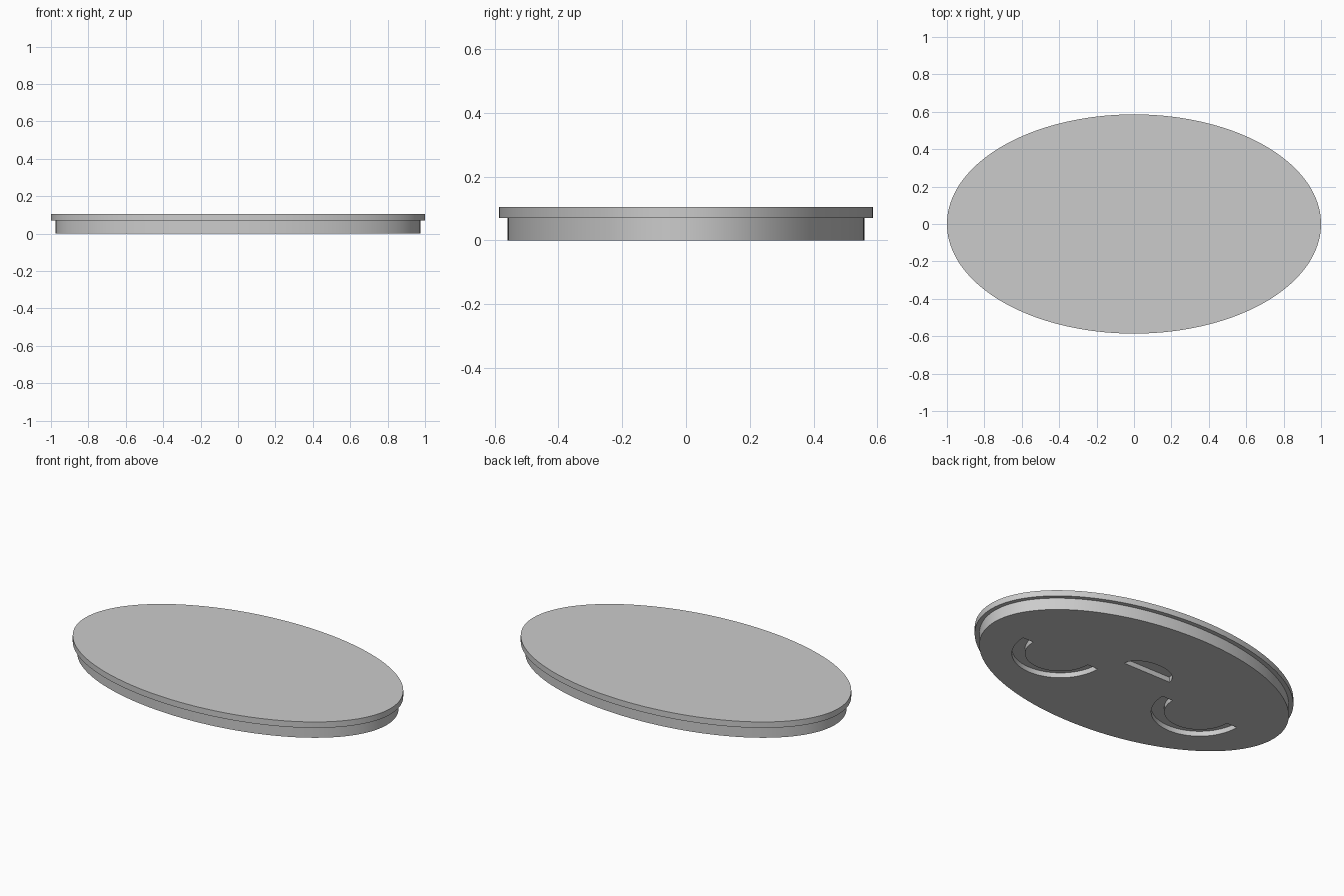
import bpy
import bmesh
from math import sin, cos, pi

cube = bpy.data.objects.get("Cube")
if cube:
    bpy.data.objects.remove(cube, do_unlink=True)

# Single plain grey
grey = bpy.data.materials.new("plain_grey")
grey.use_nodes = True
grey.diffuse_color = (0.6, 0.6, 0.6, 1)
grey.node_tree.nodes["Principled BSDF"].inputs["Base Color"].default_value = (0.6, 0.6, 0.6, 1)


def arc(cx, cy, rx, ry, start, end, steps):
    """Points along an elliptical arc."""
    return [(cx + rx * cos(start + (end - start) * i / steps),
             cy + ry * sin(start + (end - start) * i / steps)) for i in range(steps + 1)]


def prism(name, outline, z0, z1):
    """Extrude a closed outline from z0 up to z1."""
    bm = bmesh.new()
    face = bm.faces.new([bm.verts.new((x, y, z0)) for x, y in outline])
    top = bmesh.ops.extrude_face_region(bm, geom=[face])["geom"]
    for v in top:
        if isinstance(v, bmesh.types.BMVert):
            v.co.z = z1
    bmesh.ops.recalc_face_normals(bm, faces=bm.faces)
    mesh = bpy.data.meshes.new(name)
    bm.to_mesh(mesh)
    bm.free()
    mesh.materials.append(grey)
    ob = bpy.data.objects.new(name, mesh)
    bpy.context.collection.objects.link(ob)
    return ob


def smooth(ob):
    bpy.ops.object.select_all(action='DESELECT')
    ob.select_set(True)
    bpy.context.view_layer.objects.active = ob
    bpy.ops.object.shade_smooth_by_angle(angle=pi / 6)


STEP, TOP, DEPTH = 0.07, 0.105, 0.03

# Oval lid flange and the narrower plug below it
flange = prism("flange", arc(0, 0, 1, 0.586, 0, 2 * pi, 160)[:-1], STEP, TOP)
plug = prism("plug", arc(0, 0, 0.975, 0.56, 0, 2 * pi, 160)[:-1], 0, STEP)

# Recess cutters: two half rings and one half oval
cutters = []
for side, x in (("left", 0.487), ("right", -0.487)):
    ring = arc(x, -0.033, 0.26, 0.26, pi, 2 * pi, 40) + arc(x, -0.033, 0.19, 0.19, 2 * pi, pi, 40)
    cutters.append(prism(side + "_half_ring_cutter", ring, -DEPTH, DEPTH))
cutters.append(prism("half_oval_cutter", arc(0, 0.107, 0.157, 0.1, 0, pi, 40), -DEPTH, DEPTH))

for cutter in cutters:
    cut = plug.modifiers.new(cutter.name, 'BOOLEAN')
    cut.operation = 'DIFFERENCE'
    cut.solver = 'EXACT'
    cut.object = cutter
    bpy.context.view_layer.objects.active = plug
    bpy.ops.object.modifier_apply(modifier=cut.name)
    bpy.data.objects.remove(cutter, do_unlink=True)

for ob in (flange, plug):
    smooth(ob)
